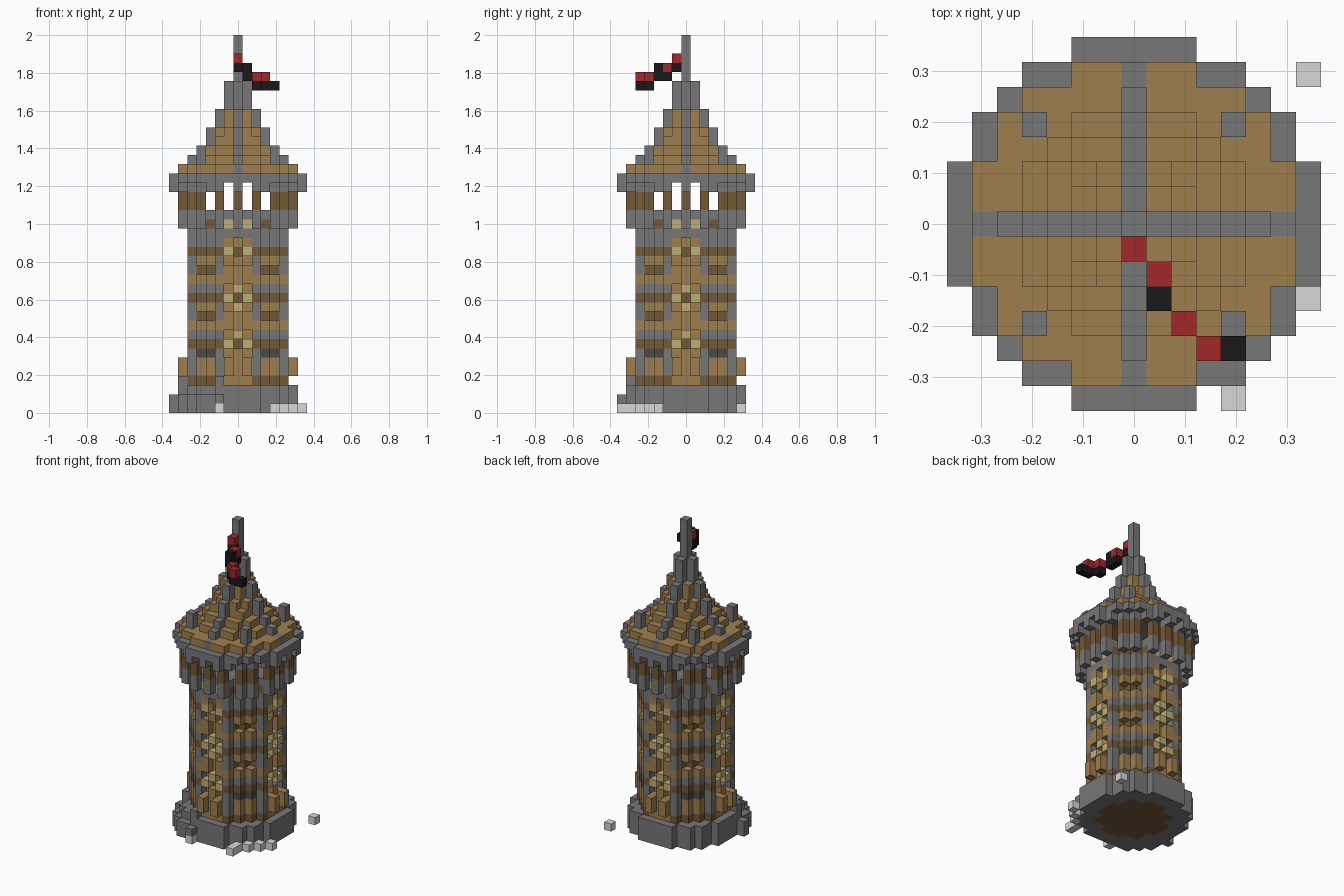
import bpy
import bmesh
from mathutils import Vector

if "Cube" in bpy.data.objects:
    bpy.data.objects.remove(bpy.data.objects["Cube"])

S = 2 / 41          # edge length of one block
N = 7               # half width in blocks

COLOURS = {
    "stone_grey": (119, 119, 119),
    "dark_stone": (74, 74, 72),
    "tan_wood": (159, 127, 78),
    "dark_wood": (114, 88, 54),
    "pale_straw": (190, 174, 118),
    "light_rubble": (213, 216, 214),
    "flag_red": (160, 39, 41),
    "flag_black": (24, 24, 24),
}


def linear(c):
    c /= 255
    return c / 12.92 if c < 0.04045 else ((c + 0.055) / 1.055) ** 2.4


materials = {}
for name, rgb in COLOURS.items():
    m = bpy.data.materials.new(name)
    m.use_nodes = True
    col = (*[linear(c) for c in rgb], 1)
    m.diffuse_color = col
    bsdf = m.node_tree.nodes["Principled BSDF"]
    bsdf.inputs["Base Color"].default_value = col
    bsdf.inputs["Roughness"].default_value = 0.9
    materials[name] = m

blocks = {}         # cell -> (part, colour)


def put(part, colour, cells, *levels):
    for k in levels:
        for i, j in cells:
            blocks[i, j, k] = (part, colour)


GRID = [(i, j) for i in range(-N, N + 1) for j in range(-N, N + 1)]


def disc(r):
    return {c for c in GRID if c[0] ** 2 + c[1] ** 2 <= r * r + r - 1}


def around(a, b):
    """All mirrored and quarter-turned copies of one cell."""
    return {(x * p, y * q) for x, y in ((a, b), (b, a)) for p in (-1, 1) for q in (-1, 1)}


def cross(r):
    return {c for c in disc(r) if 0 in c}


# Stone base, with a raised corner at the front right
put("base", "stone_grey", disc(6), 0, 1, 2)
put("base", "dark_wood", disc(4), 0)
put("base", "stone_grey", {c for c in disc(7) if sum(c) <= -9}, 0, 1)
put("base", "stone_grey", [(-6, -2), (-2, -6)], 3)

# Loose rubble
put("rubble", "light_rubble",
    [(-2, -7), (4, -7), (4, -6), (5, -5), (6, -4), (7, -3), (7, 6)], 0)

# Tower core, columns and banded diagonal walls
core = disc(4) | around(4, 2)
columns, diagonals, bays = around(5, 2), around(4, 3), around(5, 1) | around(5, 0)
for k in range(3, 20):
    put("tower_core", "tan_wood", core, k)
    put("columns", "stone_grey", columns, k)
    fill = ("dark_wood", "tan_wood", "dark_wood", "stone_grey", "tan_wood")[k % 5]
    put("wall_panels", fill, diagonals, k)
put("columns", "tan_wood", columns, 9, 14)
put("wall_panels", "tan_wood", diagonals, 4, 5)
put("wall_panels", "dark_stone", diagonals, 6)
put("wall_panels", "stone_grey", diagonals, 18, 19)
for k in (3, 7, 12, 17):
    put("wall_bands", "dark_wood", columns | diagonals, k)

# Recessed rows between the bands
for k in (10, 15):
    put("tower_core", "dark_wood", around(3, 3) | around(4, 2), k)
    for cell in diagonals:
        del blocks[(*cell, k)]

# Latticed window bays on the four main sides
put("windows", "tan_wood", around(5, 1), 9, 10, 14, 15, 18)
put("windows", "tan_wood", around(5, 0), 6, 16)
put("windows", "pale_straw", around(5, 1), 7, 12, 17)
put("windows", "dark_wood", around(4, 0), 7, 12, 17)
put("windows", "pale_straw", around(5, 0), 8, 11, 13)
put("tower_core", "stone_grey", bays, 19)
put("doorways", "tan_wood", bays, 3, 4, 5)
put("doorways", "tan_wood", around(6, 1), 4, 5)

# Lookout floor, separate corbels and posts
posts = around(6, 2) | around(6, 0) | around(5, 4)
put("lookout_floor", "dark_wood", disc(5), 20)
put("lookout_floor", "pale_straw", around(5, 1), 20)
put("lookout_floor", "stone_grey", disc(5), 21)
put("corbels", "stone_grey", posts, 20, 21)
put("lookout_posts", "dark_wood", posts, 22, 23)

# Eaves ring with toothed underside
put("eaves", "stone_grey", posts | around(7, 0) | around(7, 2) | around(6, 3), 24)
put("eaves", "stone_grey", posts | (disc(7) - disc(6)), 25)

# Stepped roof with crossing ribs, corner knobs and spire
put("roof", "tan_wood", disc(6), 26)
put("roof", "tan_wood", core, 27)
put("roof", "tan_wood", disc(3) | around(3, 2), 28)
put("roof", "tan_wood", disc(2) | around(2, 2), 29)
put("roof", "tan_wood", disc(2), 30)
put("roof", "tan_wood", disc(1) | around(1, 1), 31, 32)
for r, levels in ((6, (26,)), (5, (27,)), (4, (28,)), (3, (29, 30)), (2, (31, 32)), (1, (33, 34, 35))):
    put("roof_ribs", "stone_grey", cross(r), *levels)
put("roof_knobs", "stone_grey", around(4, 4), 27, 28)
put("flagpole", "stone_grey", [(0, 0)], *range(36, 41))

# Waving flag
for i, j, k in ((0, -1, 38), (1, -2, 37), (2, -4, 36), (3, -5, 36)):
    put("flag", "flag_red", [(i, j)], k)
    put("flag", "flag_black", [(i, j)], k - 1)
put("flag", "flag_black", [(1, -3)], 36, 37)
put("flag", "flag_black", [(4, -5)], 35)


def build(part):
    """Make one object from the exposed sides of a part's blocks."""
    cells = {c: v[1] for c, v in blocks.items() if v[0] == part}
    names = sorted(set(cells.values()))
    bm = bmesh.new()
    cache = {}

    def vert(p):
        key = tuple(round(2 * x) for x in p)
        if key not in cache:
            cache[key] = bm.verts.new(p * S)
        return cache[key]

    for cell, colour in cells.items():
        centre = Vector(cell) + Vector((0, 0, 0.5))
        for axis in range(3):
            for sign in (-1, 1):
                n = Vector((0, 0, 0))
                n[axis] = sign
                if tuple(int(a + b) for a, b in zip(cell, n)) in blocks:
                    continue
                u = Vector((0, 0, 0))
                u[(axis + 1) % 3] = 1
                v = n.cross(u)
                corners = [centre + (n + u * a + v * b) / 2
                           for a, b in ((-1, -1), (1, -1), (1, 1), (-1, 1))]
                face = bm.faces.new([vert(p) for p in corners])
                face.material_index = names.index(colour)
    mesh = bpy.data.meshes.new(part)
    bm.to_mesh(mesh)
    bm.free()
    for name in names:
        mesh.materials.append(materials[name])
    bpy.context.collection.objects.link(bpy.data.objects.new(part, mesh))


for part in sorted({v[0] for v in blocks.values()}):
    build(part)
